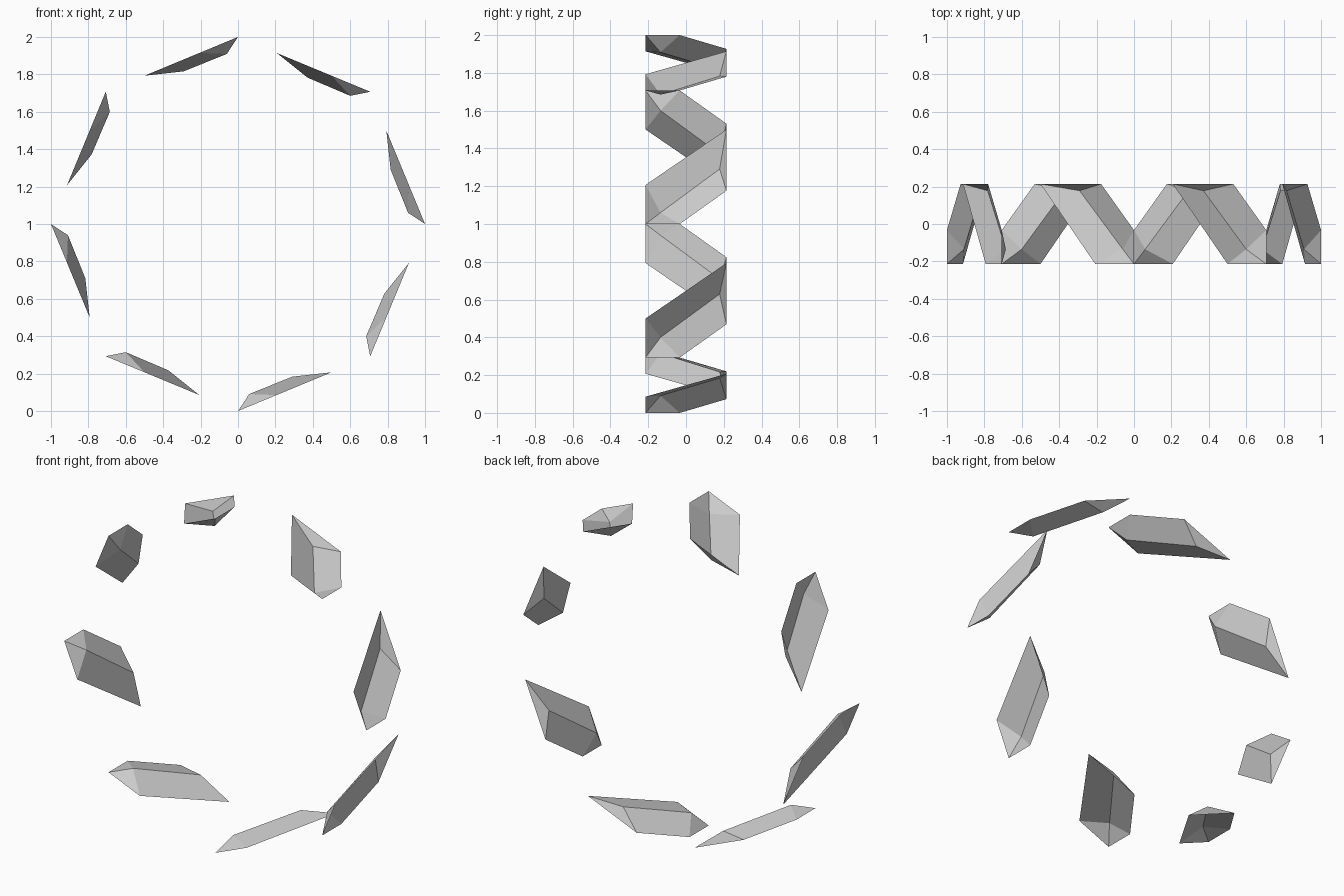
import bpy
import math
from mathutils import Matrix, Vector

cube = bpy.data.objects.get("Cube")
if cube:
    bpy.data.objects.remove(cube, do_unlink=True)

COUNT = 8
HALF = 0.214                       # half depth of the ring
SLOPE = math.tan(math.pi / COUNT)  # open rims lie on the sides of an octagon

grey = bpy.data.materials.new("paper grey")
grey.use_nodes = True
colour = (0.6, 0.6, 0.6, 1)
grey.diffuse_color = colour
grey.node_tree.nodes["Principled BSDF"].inputs["Base Color"].default_value = colour


def rim(x, y):
    """Point on the flat open rim, relative to the ring centre."""
    return Vector((x, y, x * SLOPE - 1))


# One folded shell: five rim points and a two-point ridge facing the centre
points = [
    rim(0, -HALF), rim(0.207, -HALF), rim(0.5, HALF),
    rim(0.176, HALF), rim(0, -0.033),
    Vector((0.06, -0.135, -0.909)), Vector((0.291, 0.178, -0.816)),
]
faces = [(0, 1, 5), (1, 2, 6, 5), (2, 3, 6), (3, 4, 5, 6), (4, 0, 5)]

# Repeat the shell around the ring
for i in range(COUNT):
    turn = Matrix.Translation((0, 0, 1)) @ Matrix.Rotation(-i * math.tau / COUNT, 4, 'Y')
    mesh = bpy.data.meshes.new(f"folded_shell_{i + 1}")
    mesh.from_pydata([turn @ p for p in points], [], faces)
    mesh.materials.append(grey)
    shell = bpy.data.objects.new(f"folded_shell_{i + 1}", mesh)
    bpy.context.collection.objects.link(shell)
